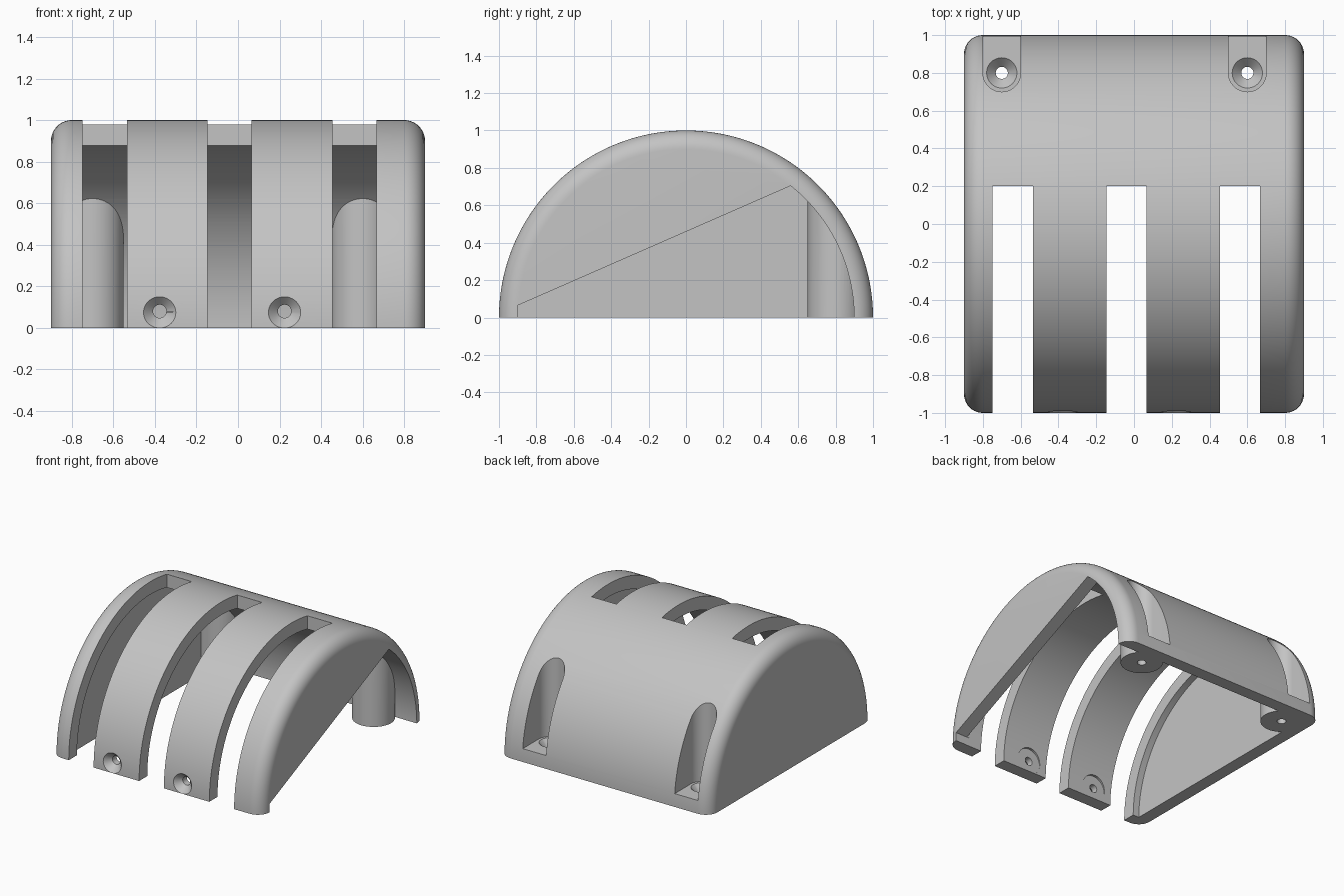
import bpy, bmesh
from math import pi, sin, cos, sqrt, atan2

if "Cube" in bpy.data.objects:
    bpy.data.objects.remove(bpy.data.objects["Cube"], do_unlink=True)

grey = bpy.data.materials.new("plain grey")
grey.use_nodes = True
grey.diffuse_color = (0.55, 0.55, 0.55, 1)
grey.node_tree.nodes["Principled BSDF"].inputs["Base Color"].default_value = (0.55, 0.55, 0.55, 1)


def place(axis, t, u, v):
    """Point at distance t along an axis, with u, v across it."""
    return {"x": (t, u, v), "y": (u, t, v), "z": (u, v, t)}[axis]


def skin(name, rings):
    """Closed solid through a row of matching rings."""
    bm = bmesh.new()
    rows = [[bm.verts.new(p) for p in ring] for ring in rings]
    n = len(rows[0])
    for a, b in zip(rows, rows[1:]):
        for i in range(n - 1):
            bm.faces.new((a[i], a[i + 1], b[i + 1], b[i]))
    # the side joining the last ring point back to the first
    bm.faces.new([r[0] for r in rows] + [r[-1] for r in reversed(rows)])
    bm.faces.new(rows[0])
    bm.faces.new(rows[-1])
    bmesh.ops.recalc_face_normals(bm, faces=bm.faces)
    mesh = bpy.data.meshes.new(name)
    bm.to_mesh(mesh)
    bm.free()
    ob = bpy.data.objects.new(name, mesh)
    bpy.context.collection.objects.link(ob)
    return ob


def prism(name, axis, outline, lo, hi):
    return skin(name, [[place(axis, t, u, v) for u, v in outline] for t in (lo, hi)])


def lathe(name, axis, profile, centre=(0, 0), start=0.0, sweep=2 * pi, segs=48):
    steps = segs if sweep >= 2 * pi else segs + 1
    angles = [start + sweep * i / segs for i in range(steps)]
    return skin(name, [[place(axis, t, centre[0] + r * cos(a), centre[1] + r * sin(a))
                        for a in angles] for t, r in profile])


def cut(target, cutter):
    mod = target.modifiers.new("cut", "BOOLEAN")
    mod.operation = "DIFFERENCE"
    mod.solver = "EXACT"
    mod.object = cutter
    bpy.ops.object.select_all(action="DESELECT")
    bpy.context.view_layer.objects.active = target
    target.select_set(True)
    bpy.ops.object.modifier_apply(modifier=mod.name)
    bpy.data.objects.remove(cutter, do_unlink=True)


# Half-round outer body with rounded end rims
HALF, FILLET, WALL = 0.9, 0.1, 0.1
rim = [(HALF - FILLET + FILLET * sin(a), 1 - FILLET + FILLET * cos(a))
       for a in [pi / 2 * i / 10 for i in range(11)]]
profile = [(-x, r) for x, r in reversed(rim)] + rim
cover = lathe("slotted_cover", "x", profile, sweep=pi, segs=120)
cover.data.materials.append(grey)

# Inner hollow, leaving two solid screw posts at the back
SCREWS = [(-0.7, 0.8), (0.6, 0.8)]
inner = 1 - WALL
hollow = lathe("hollow", "x", [(WALL - HALF, inner), (HALF - WALL, inner)],
               start=-pi / 20, sweep=pi * 1.1, segs=132)
for c in SCREWS:
    cut(hollow, lathe("post", "z", [(-0.5, 0.15), (1.3, 0.15)], c, segs=64))
cut(cover, hollow)

# Three slots over the top and down the front
for lo, hi in [(-0.748, -0.535), (-0.146, 0.066), (0.455, 0.667)]:
    cut(cover, prism("slot", "x", [(-1.3, -0.3), (0.2, -0.3), (0.2, 1.3), (-1.3, 1.3)], lo, hi))

# Slanted opening in one end wall
r = inner - 0.001
top = atan2(0.705, 0.56)
opening = [(-r, -0.1), (-r, 0.065)]
opening += [(r * cos(top * (1 - i / 36)), r * sin(top * (1 - i / 36))) for i in range(37)]
opening += [(r, -0.1)]
cut(cover, prism("opening", "x", opening, HALF - WALL - 0.02, 1.1))

# Screw pockets and countersunk holes in the back posts
FLOOR = 0.1
for cx, cy in SCREWS:
    u_shape = [(cx + 0.1 * cos(pi + pi * i / 32), cy + 0.1 * sin(pi + pi * i / 32)) for i in range(33)]
    u_shape += [(cx + 0.1, 1.3), (cx - 0.1, 1.3)]
    cut(cover, prism("pocket", "z", u_shape, FLOOR, 1.4))
    cut(cover, lathe("screw_hole", "z", [(-0.1, 0.032), (FLOOR - 0.05, 0.032),
                                         (FLOOR + 0.005, 0.085)], (cx, cy)))

# Countersunk holes at the front, each with a flat seat inside
for cx in (-0.377, 0.224):
    centre = (cx, 0.08)
    cut(cover, lathe("seat", "y", [(-0.9, 0.1), (-0.7, 0.1)], centre))
    cut(cover, lathe("front_hole", "y", [(-1.02, 0.1), (-0.95, 0.032), (-0.8, 0.032)], centre))

# Smooth curves, sharp edges
bpy.ops.object.select_all(action="DESELECT")
bpy.context.view_layer.objects.active = cover
cover.select_set(True)
bpy.ops.object.shade_smooth_by_angle(angle=pi / 7)
